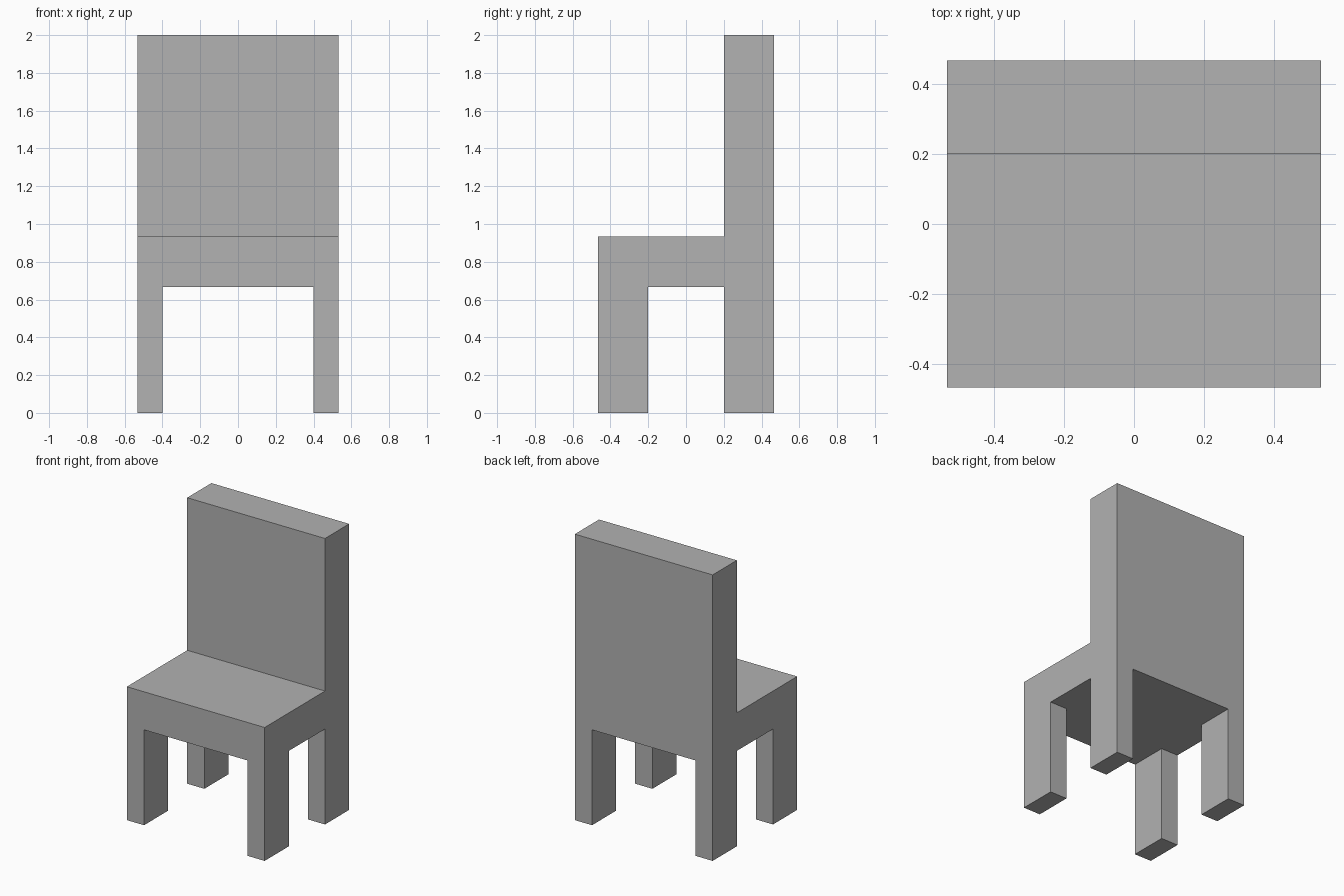
import bpy
import bmesh
import math

cube = bpy.data.objects.get("Cube")
if cube:
    bpy.data.objects.remove(cube, do_unlink=True)

# Grid lines that separate the legs from the gaps between them
XS = (-0.533, -0.4, 0.4, 0.533)
YS = (-0.467, -0.2, 0.2, 0.467)
SEAT_BOTTOM, SEAT_TOP, BACK_TOP = 0.667, 0.933, 2.0

# Plain grey
grey = bpy.data.materials.new("grey")
grey.use_nodes = True
colour = (0.445, 0.445, 0.445, 1)
grey.diffuse_color = colour
bsdf = next(n for n in grey.node_tree.nodes if n.type == 'BSDF_PRINCIPLED')
bsdf.inputs["Base Color"].default_value = colour

bm = bmesh.new()


def pull(faces, z):
    """Extrude a group of faces to height z and remove the old caps."""
    out = bmesh.ops.extrude_face_region(bm, geom=faces)["geom"]
    bmesh.ops.delete(bm, geom=[f for f in faces if f.is_valid], context='FACES_ONLY')
    for v in (g for g in out if isinstance(g, bmesh.types.BMVert)):
        v.co.z = z


def faces_at(z, rule):
    """Horizontal faces at height z whose centre meets a rule."""
    found = []
    for f in bm.faces:
        c = f.calc_center_median()
        if all(abs(v.co.z - z) < 1e-4 for v in f.verts) and rule(c):
            found.append(f)
    return found


# Seat: upper and lower 3 x 3 grids joined round the rim
layers = [[[bm.verts.new((x, y, z)) for x in XS] for y in YS]
          for z in (SEAT_BOTTOM, SEAT_TOP)]
for g in layers:
    for j in range(3):
        for i in range(3):
            bm.faces.new((g[j][i], g[j][i + 1], g[j + 1][i + 1], g[j + 1][i]))
rim = ([(0, i) for i in range(3)] + [(j, 3) for j in range(3)]
       + [(3, i) for i in range(3, 0, -1)] + [(j, 0) for j in range(3, 0, -1)])
low, high = layers
for (j, i), (l, k) in zip(rim, rim[1:] + rim[:1]):
    bm.faces.new((low[j][i], low[l][k], high[l][k], high[j][i]))

# Backrest: raise the rear strip of the seat
pull(faces_at(SEAT_TOP, lambda c: c.y > 0.2), BACK_TOP)

# Legs: pull the four corners down to the ground
pull(faces_at(SEAT_BOTTOM, lambda c: abs(c.x) > 0.4 and abs(c.y) > 0.2), 0)

# Merge coplanar faces into clean flat panels
bmesh.ops.recalc_face_normals(bm, faces=bm.faces)
bmesh.ops.dissolve_limit(bm, angle_limit=math.radians(1),
                         verts=bm.verts, edges=bm.edges)
bmesh.ops.recalc_face_normals(bm, faces=bm.faces)

mesh = bpy.data.meshes.new("chair")
bm.to_mesh(mesh)
bm.free()
mesh.materials.append(grey)
bpy.context.collection.objects.link(bpy.data.objects.new("chair", mesh))
